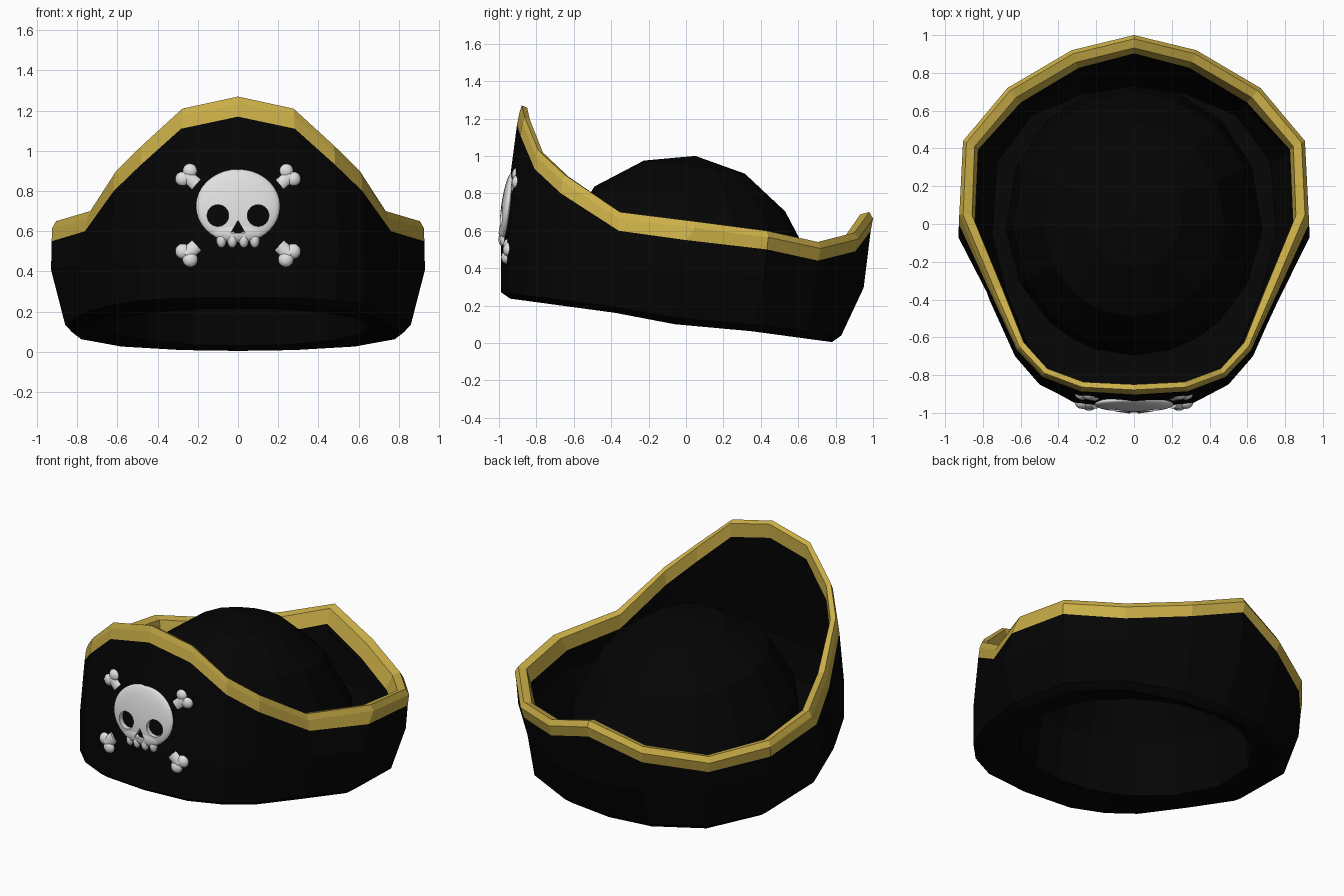
import bpy, bmesh, math
from mathutils import Matrix, Vector

if "Cube" in bpy.data.objects:
    bpy.data.objects.remove(bpy.data.objects["Cube"])


def material(name, rgb):
    m = bpy.data.materials.new(name)
    m.diffuse_color = (*rgb, 1)
    m.use_nodes = True
    m.node_tree.nodes["Principled BSDF"].inputs["Base Color"].default_value = m.diffuse_color
    return m


BLACK = material("black felt", (0.0014, 0.0014, 0.0014))
GOLD = material("gold trim", (0.60, 0.43, 0.065))
WHITE = material("bone white", (0.75, 0.75, 0.75))


def add(name, bm, mat, smooth=False):
    me = bpy.data.meshes.new(name)
    for f in bm.faces:
        f.smooth = smooth
    bm.to_mesh(me)
    bm.free()
    me.materials.append(mat)
    ob = bpy.data.objects.new(name, me)
    bpy.context.collection.objects.link(ob)
    return ob


def loft(name, rings, mat, apex=None):
    bm = bmesh.new()
    rows = [[bm.verts.new(p) for p in r] for r in rings]
    n = len(rows[0])
    for a, b in zip(rows, rows[1:]):
        for i in range(n):
            j = (i + 1) % n
            bm.faces.new((a[i], a[j], b[j], b[i]))
    if apex:
        tip = bm.verts.new(apex)
        for i in range(n):
            bm.faces.new((rows[-1][i], rows[-1][(i + 1) % n], tip))
    return add(name, bm, mat)


def mirrored(half):
    pts = [Vector(p) for p in half]
    return pts + [Vector((-p.x, p.y, p.z)) for p in reversed(pts[1:-1])]


# Move a ring towards the axis; the felt is thinner at the front
def inset(ring, d, dz=0.0):
    out = []
    for p in ring:
        thin = max(.6, min(1, 1 + .5 * p.y)) if d > 0 else 1
        k = 1 - d * thin / math.hypot(p.x, p.y)
        out.append(Vector((p.x * k, p.y * k, p.z + dz)))
    return out


# Half outlines, front centre round to back centre
top = mirrored([(0, -.89, 1.27), (.28, -.875, 1.21), (.48, -.80, 1.03), (.615, -.66, .90),
                (.75, -.36, .70), (.925, .05, .65), (.905, .44, .60), (.67, .72, .54),
                (.33, .92, .59), (0, 1.0, .70)])
mid_xy = [(0, -.99), (.30, -.95), (.50, -.85), (.63, -.70), (.78, -.36),
          (.93, -.07), (.895, .42), (.64, .69), (.31, .88), (0, .95)]
low_xy = [(0, -.94), (.28, -.91), (.46, -.81), (.59, -.67), (.72, -.38),
          (.81, -.06), (.78, .35), (.58, .62), (.28, .75), (0, .78)]
mid = mirrored([(x, y, .40 - .11 * y) for x, y in mid_xy])
low = mirrored([(x, y, .11 - .135 * y - (.018 if x > .8 else 0)) for x, y in low_xy])


# Crown rings share the brim's columns and tilt towards the back
def crown_ring(r, h, shift=.02):
    out = []
    for p in low:
        a = math.atan2(p.y, p.x)
        y = r * math.sin(a)
        out.append(Vector((.95 * r * math.cos(a), y + shift, h - .13 * y)))
    return out


base = crown_ring(.72, .125)
outer = inset(top, 0, -.035)
ridge = inset(top, .02)
seam = [t.lerp(m, min(.9, .1 / (t.z - m.z))) for t, m in zip(top, mid)]
inner = inset(top, .068, -.012)
inner_low = inset(seam, .085)

# Brim outside with its underside
loft("brim_outer", [base, low, inset(low, -.05, .035), mid, seam], BLACK)
# Gold trim along the brim edge
loft("brim_trim", [seam, outer, ridge, inner, inner_low], GOLD)
# Brim inside
loft("brim_lining", [inner_low, inset(mid, .085), inset(low, .06, .07),
                     crown_ring(.70, .17)], BLACK)
# Hollow crown
crown = loft("crown", [base, crown_ring(.68, .47), crown_ring(.51, .77),
                       crown_ring(.27, .94, .045)], BLACK, (0, .05, 1.0))
sol = crown.modifiers.new("thickness", "SOLIDIFY")
sol.thickness = .02
sol.offset = -1


# Emblem: everything sits on the leaning front of the brim
def wall_y(x, z):
    return -.99 + .13 * abs(x) + .13 * (z - .5)


LEAN = Matrix.Rotation(-math.atan(.13), 4, 'X')


def blob(name, x, z, rx, rz, depth):
    bm = bmesh.new()
    bmesh.ops.create_uvsphere(bm, u_segments=28, v_segments=18, radius=1)
    m = Matrix.Translation((x, wall_y(x, z) + .006, z)) @ LEAN @ Matrix.Diagonal((rx, depth, rz, 1))
    bm.transform(m)
    return add(name, bm, WHITE, True)


def cutter(name, x, z, r, sides):
    bm = bmesh.new()
    bmesh.ops.create_cone(bm, cap_ends=True, segments=sides, radius1=r, radius2=r, depth=.4)
    bm.transform(Matrix.Translation((x, -.97, z)) @ Matrix.Rotation(math.pi / 2, 4, 'X'))
    ob = add(name, bm, BLACK)
    ob.hide_render = True
    return ob


# Skull with eye and nose openings
skull = [blob("skull_cranium", 0, .725, .21, .185, .034),
         blob("skull_jaw", 0, .60, .135, .055, .03)]
cutters = [cutter("eye_cutter_left", -.1, .678, .054, 24),
           cutter("eye_cutter_right", .1, .678, .054, 24),
           cutter("nose_cutter", 0, .612, .042, 3)]
for part in skull:
    bpy.context.view_layer.objects.active = part
    for c in cutters:
        mod = part.modifiers.new("hole", "BOOLEAN")
        mod.operation = 'DIFFERENCE'
        mod.solver = 'EXACT'
        mod.object = c
        bpy.ops.object.modifier_apply(modifier=mod.name)
    while len(part.data.materials) > 1:
        part.data.materials.pop()
for c in cutters:
    bpy.data.objects.remove(c)

# Teeth
for i, x in enumerate((-.082, -.028, .028, .082)):
    blob(f"tooth_{i + 1}", x, .558, .026, .042, .03)

# Four bone ends around the skull, mirrored about z = 0.68
for sx, side in ((-1, "left"), (1, "right")):
    for sz, level in ((-1, "lower"), (1, "upper")):
        name = f"bone_{level}_{side}"
        blob(name + "_knob_a", sx * .238, .68 + sz * .22, .038, .038, .03)
        blob(name + "_knob_b", sx * .274, .68 + sz * .18, .038, .038, .03)
        a = Vector((sx * .26, 0, .68 + sz * .20))
        b = Vector((sx * .205, 0, .68 + sz * .152))
        c = (a + b) / 2
        bm = bmesh.new()
        bmesh.ops.create_cone(bm, cap_ends=True, segments=16, radius1=.034, radius2=.038,
                              depth=(b - a).length)
        bm.transform((b - a).to_track_quat('Z', 'Y').to_matrix().to_4x4())
        bm.transform(Matrix.Translation((c.x, wall_y(c.x, c.z) + .006, c.z)) @ LEAN
                     @ Matrix.Diagonal((1, .7, 1, 1)))
        shaft = add(name + "_shaft", bm, WHITE)
        bpy.ops.object.select_all(action='DESELECT')
        shaft.select_set(True)
        bpy.context.view_layer.objects.active = shaft
        bpy.ops.object.shade_smooth_by_angle()
